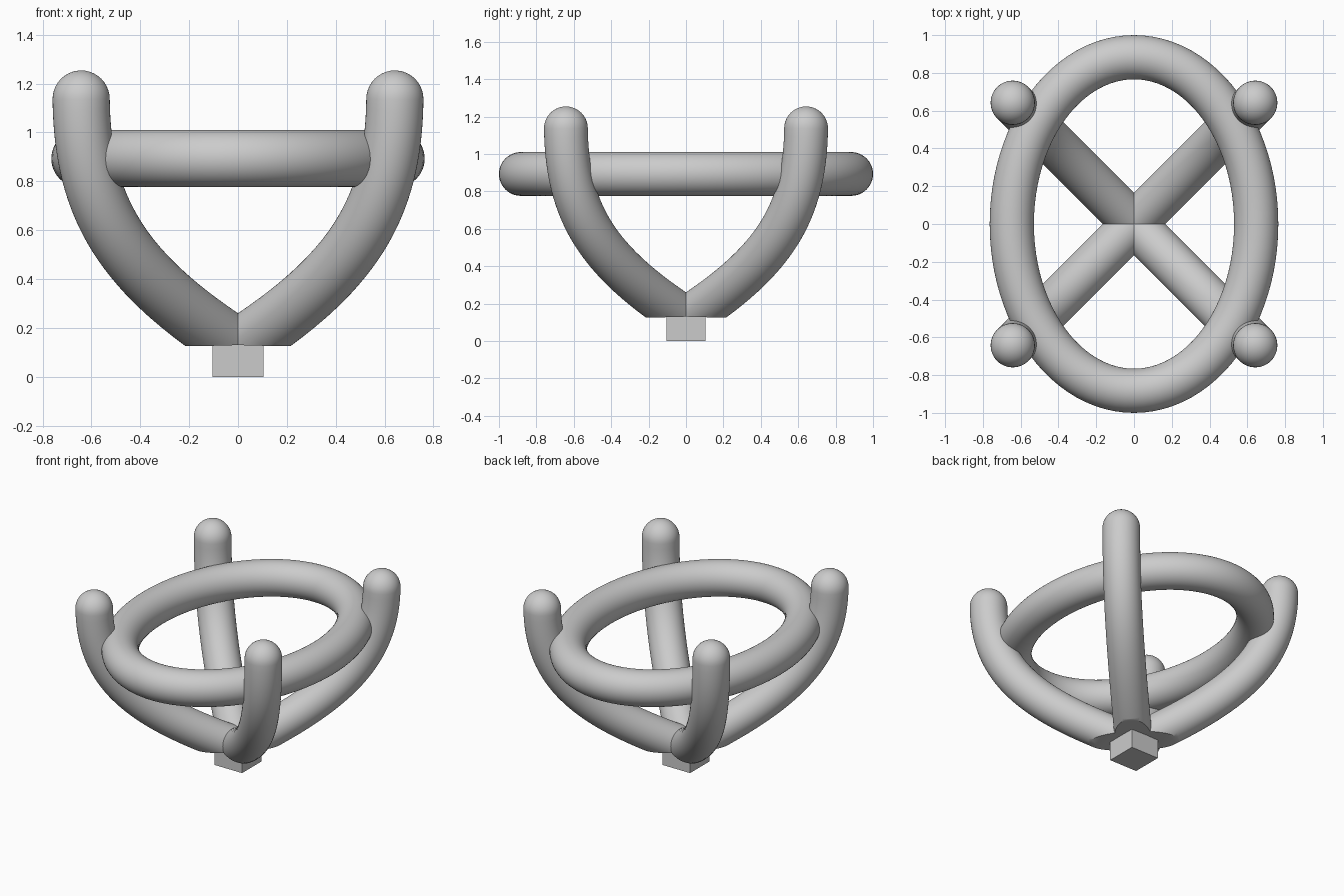
import bpy, bmesh, math
from mathutils import Vector

if "Cube" in bpy.data.objects:
    bpy.data.objects.remove(bpy.data.objects["Cube"])

R = 0.117      # tube radius
SIDES = 48


def finish(name, bm):
    bmesh.ops.recalc_face_normals(bm, faces=bm.faces)
    mesh = bpy.data.meshes.new(name)
    bm.to_mesh(mesh)
    bm.free()
    obj = bpy.data.objects.new(name, mesh)
    bpy.context.collection.objects.link(obj)
    bpy.ops.object.select_all(action='DESELECT')
    obj.select_set(True)
    bpy.context.view_layer.objects.active = obj
    bpy.ops.object.shade_smooth_by_angle(angle=math.radians(35))
    return obj


def ring(bm, centre, u, v, radius):
    return [bm.verts.new(centre + radius * (math.cos(a) * u + math.sin(a) * v))
            for a in (2 * math.pi * i / SIDES for i in range(SIDES))]


def bridge(bm, a, b):
    for i in range(SIDES):
        j = (i + 1) % SIDES
        bm.faces.new((a[i], a[j], b[j], b[i]))


# Oval ring: constant-radius tube swept round an ellipse
bm = bmesh.new()
A, B, Z, STEPS = 0.647, 0.883, 0.893, 96
up = Vector((0, 0, 1))
loops = []
for k in range(STEPS):
    t = 2 * math.pi * k / STEPS
    normal = Vector((B * math.cos(t), A * math.sin(t), 0)).normalized()
    loops.append(ring(bm, Vector((A * math.cos(t), B * math.sin(t), Z)), normal, up, R))
for k in range(STEPS):
    bridge(bm, loops[k], loops[(k + 1) % STEPS])
finish("oval_ring", bm)

# Prongs: one curved diagonal tube with a rounded tip, mirrored to four
P = [Vector(p) for p in ((0, 0, 0.12), (0.465, 0.465, 0.42),
                         (0.637, 0.637, 0.68), (0.642, 0.642, 1.137))]
side = Vector((-1, 1, 0)).normalized()
bm = bmesh.new()
loops = []
N = 32
for k in range(N + 1):
    t = k / N
    s = 1 - t
    c = s**3 * P[0] + 3 * s * s * t * P[1] + 3 * s * t * t * P[2] + t**3 * P[3]
    d = (s * s * (P[1] - P[0]) + 2 * s * t * (P[2] - P[1]) + t * t * (P[3] - P[2])).normalized()
    loops.append(ring(bm, c, side, d.cross(side), R))
for k in range(1, 10):
    a = math.pi / 2 * k / 10
    loops.append(ring(bm, c + d * R * math.sin(a), side, d.cross(side), R * math.cos(a)))
for a, b in zip(loops, loops[1:]):
    bridge(bm, a, b)
tip = bm.verts.new(c + d * R)
for i in range(SIDES):
    bm.faces.new((loops[-1][i], loops[-1][(i + 1) % SIDES], tip))
bm.faces.new(loops[0])

# Nearly flat underside where the prongs meet the base
bmesh.ops.bisect_plane(bm, geom=bm.verts[:] + bm.edges[:] + bm.faces[:],
                       plane_co=(0, 0, 0.133), plane_no=(0.019, 0.019, 1), clear_inner=True)
bmesh.ops.holes_fill(bm, edges=[e for e in bm.edges if e.is_boundary], sides=0)
prongs = finish("prongs", bm)
mirror = prongs.modifiers.new("four_prongs", 'MIRROR')
mirror.use_axis = (True, True, False)
mirror.use_mirror_merge = False

# Square peg under the prongs
bm = bmesh.new()
bmesh.ops.create_cube(bm, size=1)
bmesh.ops.scale(bm, vec=(0.21, 0.21, 0.14), verts=bm.verts)
bmesh.ops.translate(bm, vec=(0, 0, 0.07), verts=bm.verts)
finish("base_peg", bm)
